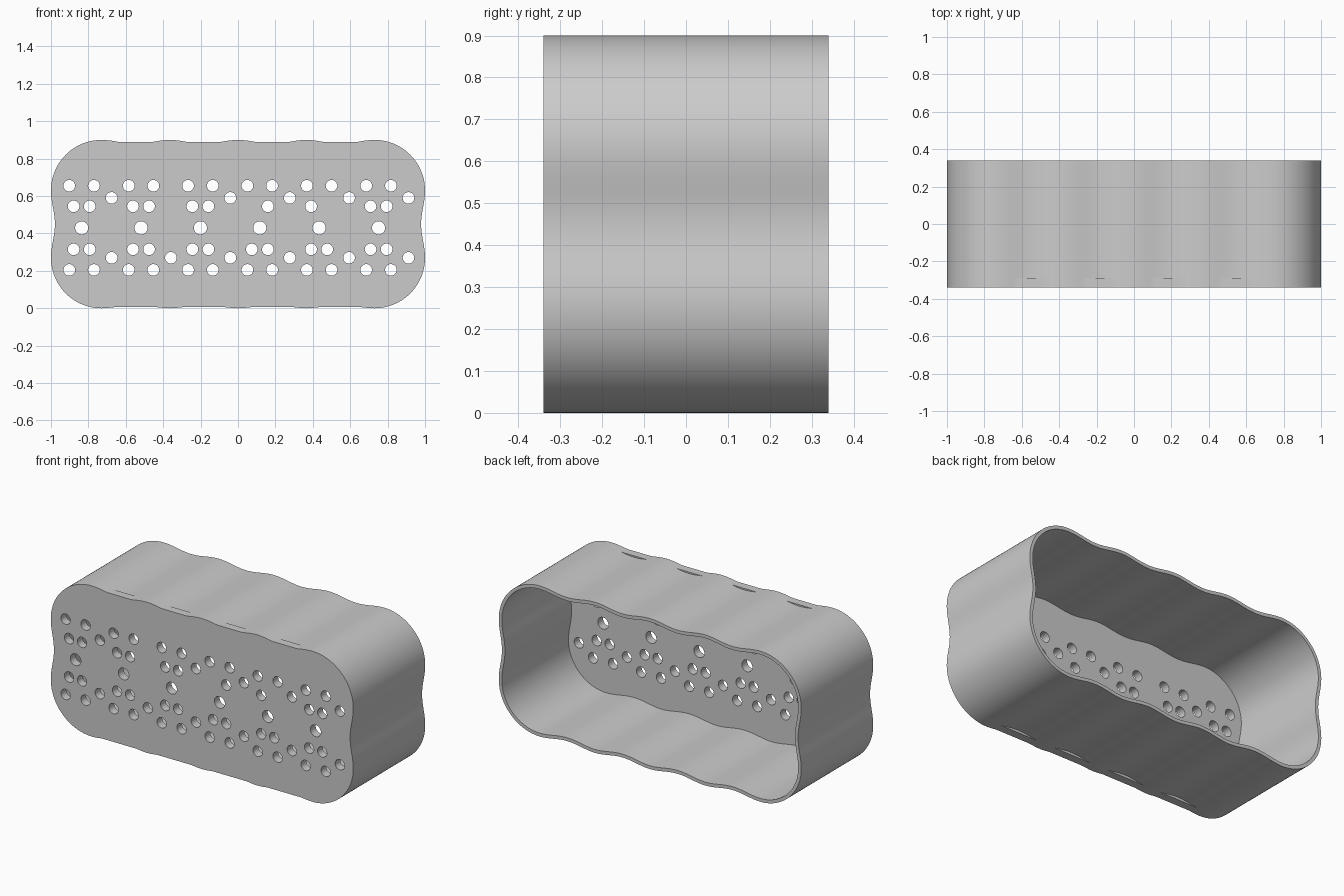
import bpy, bmesh, math
from mathutils import Matrix, Vector

if "Cube" in bpy.data.objects:
    bpy.data.objects.remove(bpy.data.objects["Cube"], do_unlink=True)

HALF_W, HEIGHT, RADIUS = 1.0, 0.9, 0.27
FRONT, PANEL_BACK, REAR = -0.34, -0.29, 0.34
WALL, WAVE = 0.02, 0.021

grey = bpy.data.materials.new("grey_plastic")
grey.use_nodes = True
colour = (0.6, 0.6, 0.6, 1)
grey.diffuse_color = colour
grey.node_tree.nodes["Principled BSDF"].inputs["Base Color"].default_value = colour


def wavy_outline():
    """Rounded rectangle in x/z whose straight sides ripple inwards."""
    cx, cz, mid = HALF_W - RADIUS, HEIGHT / 2 - RADIUS, HEIGHT / 2
    corners = [(cx, -cz), (cx, cz), (-cx, cz), (-cx, -cz)]
    points = []
    for i, (x, z) in enumerate(corners):
        # rippled side leading away from each rounded corner
        start = math.pi / 2 * (i - 1)
        for k in range(24):
            a = start + math.pi / 2 * k / 24
            points.append(Vector((x + RADIUS * math.cos(a), z + RADIUS * math.sin(a))))
        end = start + math.pi / 2
        normal = Vector((math.cos(end), math.sin(end)))
        a = Vector((x, z)) + normal * RADIUS
        b = Vector(corners[(i + 1) % 4]) + normal * RADIUS
        waves = 4 if i % 2 else 1
        for k in range(20 * waves):
            t = k / (20 * waves)
            dip = WAVE * (1 - math.cos(2 * math.pi * waves * t)) / 2
            points.append(a.lerp(b, t) - normal * dip)
    return [p + Vector((0, mid)) for p in points]


def inset(points, distance):
    result = []
    for i, p in enumerate(points):
        d = (points[(i + 1) % len(points)] - points[i - 1]).normalized()
        result.append(p + Vector((-d.y, d.x)) * distance)
    return result


def flatten_dips(points):
    """Front panel outline: ripples on top and bottom are filled in."""
    result = []
    for p in points:
        z = p.y
        if abs(p.x) < HALF_W - RADIUS:
            z = max(z, HEIGHT - 0.012) if z > HEIGHT / 2 else min(z, 0.006)
        result.append(Vector((p.x, z)))
    return result


def make_object(name, bm):
    bmesh.ops.recalc_face_normals(bm, faces=bm.faces)
    mesh = bpy.data.meshes.new(name)
    bm.to_mesh(mesh)
    bm.free()
    mesh.materials.append(grey)
    obj = bpy.data.objects.new(name, mesh)
    bpy.context.collection.objects.link(obj)
    return obj


# Open-backed case: front panel, outer wall, rim, inner wall and panel back
outer = wavy_outline()
inner = inset(outer, WALL)
panel = flatten_dips(outer)
bm = bmesh.new()
loops = [[bm.verts.new((p.x, y, p.y)) for p in pts] for pts, y in
         [(panel, FRONT), (panel, PANEL_BACK), (outer, PANEL_BACK),
          (outer, REAR), (inner, REAR), (inner, PANEL_BACK)]]
for a, b in zip(loops, loops[1:]):
    for i in range(len(a)):
        j = (i + 1) % len(a)
        bm.faces.new((a[i], a[j], b[j], b[i]))
bm.faces.new(loops[0])
bm.faces.new(loops[-1])
bmesh.ops.remove_doubles(bm, verts=bm.verts, dist=1e-5)
case = make_object("case", bm)

# Drilled holes: six repeating clusters, with a few left undrilled
bm = bmesh.new()
skipped = {(1, "side", 1), (3, "left", 1), (4, "right", 1)}


def drill(x, z, radius):
    place = Matrix.Translation((x, FRONT, z)) @ Matrix.Rotation(math.pi / 2, 4, "X")
    bmesh.ops.create_cone(bm, cap_ends=True, segments=32, radius1=radius,
                          radius2=radius, depth=0.3, matrix=place)


for n in range(6):
    x, z = -0.836 + 0.3175 * n, 0.43
    drill(x, z, 0.035)
    for s in (-1, 1):
        for kind, dx, dz in [("outer", -0.066, 0.225), ("outer", 0.066, 0.225),
                             ("left", -0.043, 0.115), ("right", 0.043, 0.115),
                             ("side", 0.16, 0.16)]:
            if (n, kind, s) not in skipped:
                drill(x + dx, z + s * dz, 0.031)
cutter = make_object("hole_cutter", bm)
cutter.hide_render = True

cut = case.modifiers.new("holes", "BOOLEAN")
cut.object = cutter
cut.operation = "DIFFERENCE"
cut.solver = "EXACT"
bpy.ops.object.select_all(action="DESELECT")
case.select_set(True)
bpy.context.view_layer.objects.active = case
bpy.ops.object.modifier_apply(modifier=cut.name)
bpy.data.objects.remove(cutter, do_unlink=True)
bpy.ops.object.shade_smooth_by_angle(angle=math.radians(30))
